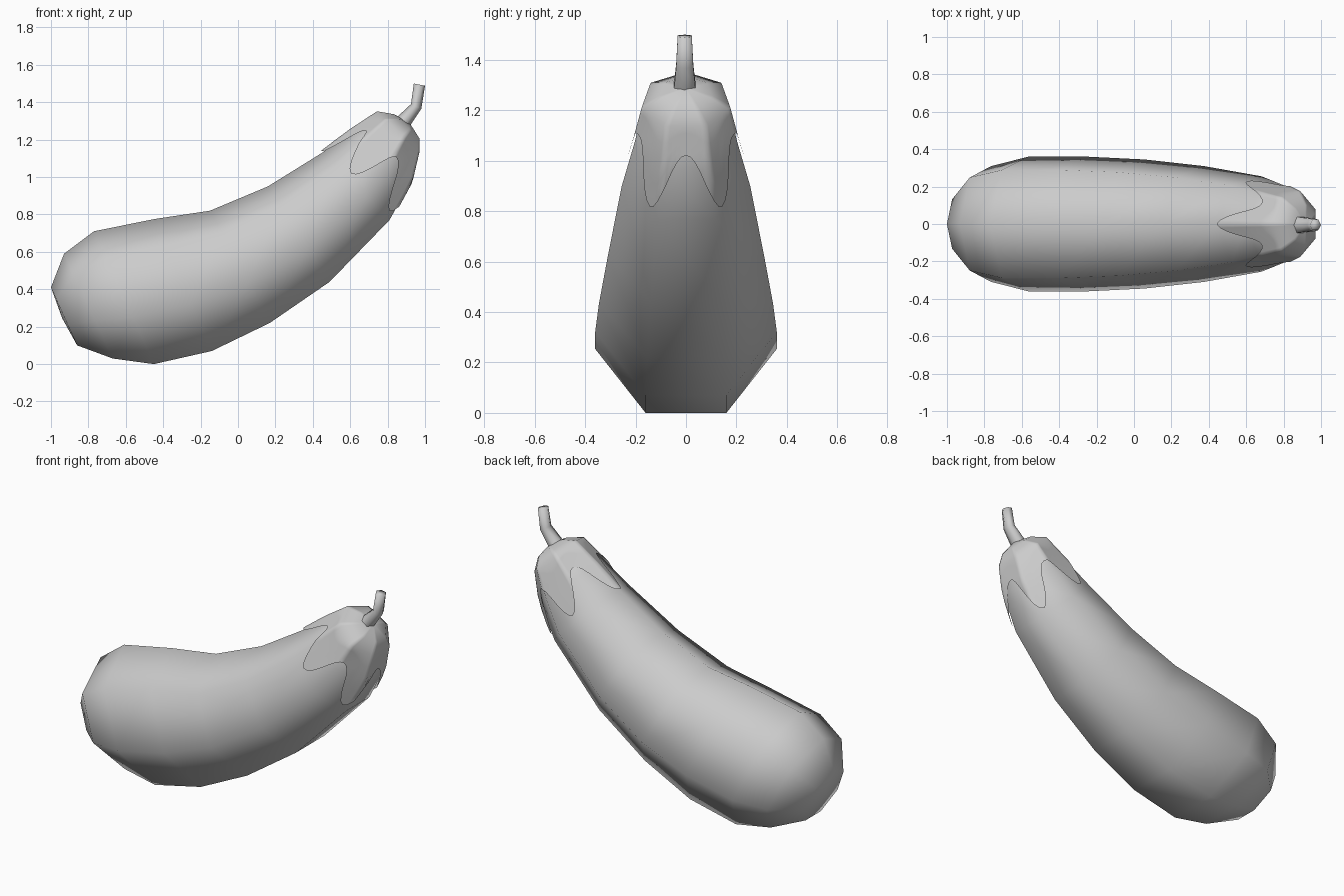
import bpy, bmesh
from math import sin, cos, pi
from mathutils import Vector

cube = bpy.data.objects.get("Cube")
if cube:
    bpy.data.objects.remove(cube, do_unlink=True)

grey = bpy.data.materials.new("plain grey")
grey.use_nodes = True
COLOR = (0.6, 0.6, 0.6, 1)
grey.diffuse_color = COLOR
grey.node_tree.nodes["Principled BSDF"].inputs["Base Color"].default_value = COLOR


def ring_point(ring, sides, angle):
    """Point on a polygonal ring given as top x, z, bottom x, z, half width."""
    tx, tz, bx, bz, w = ring
    step = 2 * pi / sides
    k = int(angle / step + 1e-6)
    f = angle / step - k
    c = cos(k * step) * (1 - f) + cos((k + 1) * step) * f
    s = sin(k * step) * (1 - f) + sin((k + 1) * step) * f
    cs = [cos(i * step) for i in range(sides)]
    widest = max(sin(i * step) for i in range(sides))
    t = (1 - c) / (1 - min(cs))
    return Vector((tx + (bx - tx) * t, w * s / widest, tz + (bz - tz) * t))


def skin(name, rows, cap=False):
    """Join rows of points, each a closed loop, into a smooth mesh."""
    bm = bmesh.new()
    loops = [[bm.verts.new(p) for p in row] for row in rows]
    n = len(rows[0])
    for a, b in zip(loops, loops[1:]):
        for i in range(n):
            j = (i + 1) % n
            bm.faces.new((a[i], a[j], b[j], b[i]))
    if cap:
        bm.faces.new(loops[-1])
    bmesh.ops.remove_doubles(bm, verts=bm.verts, dist=0.0005)
    bmesh.ops.recalc_face_normals(bm, faces=bm.faces)
    mesh = bpy.data.meshes.new(name)
    bm.to_mesh(mesh)
    bm.free()
    for p in mesh.polygons:
        p.use_smooth = True
    mesh.materials.append(grey)
    obj = bpy.data.objects.new(name, mesh)
    bpy.context.collection.objects.link(obj)
    return obj


# Fruit body: seven-sided rings along a bent axis, with a pole at each end
SIDES = 7
body = [
    (-.94, .245, -.94, .245, 0),
    (-1.0, .41, -.86, .10, .165),
    (-.93, .59, -.67, .03, .31),
    (-.77, .71, -.45, .00, .36),
    (-.45, .775, -.14, .07, .36),
    (-.15, .82, .17, .22, .345),
    (.16, .95, .49, .44, .31),
    (.45, 1.13, .81, .77, .255),
    (.60, 1.245, .92, .97, .205),
    (.74, 1.34, .96, 1.13, .17),
    (.83, 1.325, .96, 1.20, .10),
    (.91, 1.28, .91, 1.28, 0),
]
skin("fruit_body", [[ring_point(r, SIDES, 2 * pi * i / SIDES) for i in range(SIDES)]
                    for r in body])

# Calyx: thin cap hugging the neck, with five pointed lobes
STEPS = 70
NECK, SHOULDER = 7, 9
heart = Vector((.63, 0, .95))


def on_calyx(s, angle):
    k = min(int(s), len(body) - 2)
    a, b = (ring_point(body[i], SIDES, angle) for i in (k, k + 1))
    p = a.lerp(b, s - k)
    return p + (p - heart).normalized() * 0.012


def lobe_end(angle):
    lobe = abs(cos(angle * 2.5)) ** 2.2
    reach = 1.3 if cos(angle) > 0.8 else 1.15
    return NECK + 1.3 - reach * lobe


angles = [2 * pi * i / STEPS for i in range(STEPS)]
rows = [[on_calyx(s, a) for a in angles] for s in range(len(body) - 1, SHOULDER - 1, -1)]
for t in (.25, .5, .75, 1):
    rows.append([on_calyx(SHOULDER + (lobe_end(a) - SHOULDER) * t, a) for a in angles])
skin("calyx", rows)

# Stem: short bent six-sided stalk
stalk = [
    (.855, 1.325, .92, 1.275, .042),
    (.925, 1.39, .98, 1.365, .034),
    (.94, 1.50, 1.0, 1.488, .028),
]
stem = skin("stem", [[ring_point(r, 6, 2 * pi * i / 6) for i in range(6)] for r in stalk],
            cap=True)
stem.location.y = -.005
